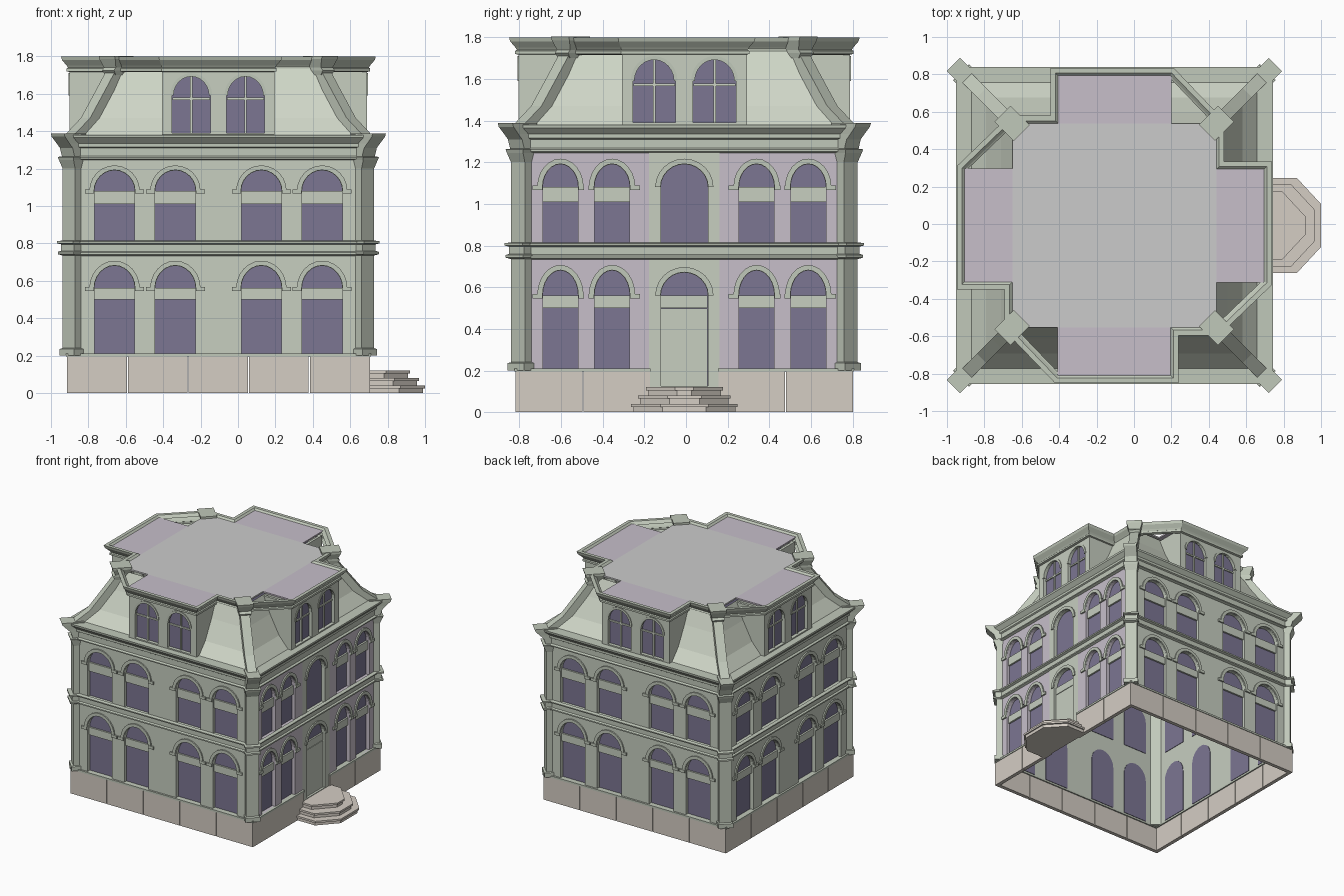
import bpy, bmesh
from math import pi, sin, cos, sqrt
from mathutils import Matrix, Vector

if "Cube" in bpy.data.objects:
    bpy.data.objects.remove(bpy.data.objects["Cube"])

CENTRE = Matrix.Translation((-0.105, -0.008, 0))
ALL, PLAIN, DOOR = (0, 1, 2, 3), (0, 2, 3), (1,)   # quarter turns: front, right, back, left


def material(name, rgb):
    m = bpy.data.materials.new(name)
    m.diffuse_color = (*rgb, 1)
    m.use_nodes = True
    m.node_tree.nodes["Principled BSDF"].inputs["Base Color"].default_value = m.diffuse_color
    return m


GREEN = material("green_wall", (0.57, 0.62, 0.53))
TRIM = material("green_trim", (0.53, 0.58, 0.49))
ROOF = material("roof_green", (0.62, 0.67, 0.57))
PURPLE = material("purple_wall", (0.57, 0.52, 0.59))
STONE = material("stone", (0.66, 0.61, 0.55))
GLASS = material("dark_glass", (0.20, 0.18, 0.29))


def place(name, mesh, mat, sides=(0,)):
    if mat:
        mesh.materials.clear()
        mesh.materials.append(mat)
    for k in sides:
        ob = bpy.data.objects.new(name, mesh)
        ob.matrix_world = CENTRE @ Matrix.Rotation(k * pi / 2, 4, 'Z')
        bpy.context.collection.objects.link(ob)


def plate(name, loops, n0, n1, mat, sides):
    """Flat slab on a facade: loops of (u, z), nested loops become holes."""
    cu = bpy.data.curves.new(name, 'CURVE')
    cu.dimensions, cu.fill_mode, cu.extrude = '2D', 'BOTH', (n1 - n0) / 2
    for loop in loops:
        s = cu.splines.new('POLY')
        s.points.add(len(loop) - 1)
        for p, (u, z) in zip(s.points, loop):
            p.co = (u, z, 0, 1)
        s.use_cyclic_u = True
    tmp = bpy.data.objects.new(name + "_curve", cu)
    bpy.context.collection.objects.link(tmp)
    dg = bpy.context.evaluated_depsgraph_get()
    mesh = bpy.data.meshes.new_from_object(tmp.evaluated_get(dg))
    bpy.data.objects.remove(tmp)
    mesh.transform(Matrix.Translation((0, -(n0 + n1) / 2, 0)) @ Matrix.Rotation(pi / 2, 4, 'X'))
    mesh.shade_flat()
    place(name, mesh, mat, sides)


def build(name, verts, faces, mat, sides=(0,), recalc=True):
    bm = bmesh.new()
    vs = [bm.verts.new(v) for v in verts]
    for f in faces:
        bm.faces.new([vs[i] for i in f])
    if recalc:
        bmesh.ops.recalc_face_normals(bm, faces=bm.faces)
    mesh = bpy.data.meshes.new(name)
    bm.to_mesh(mesh)
    bm.free()
    place(name, mesh, mat, sides)


def ring(name, outline, profile, mat):
    """Sweep an (offset, z) profile round a closed outline with mitred corners."""
    n, verts = len(outline), []
    pts = [Vector(p) for p in outline]
    for d, z in profile:
        for i, p in enumerate(pts):
            a, b = (p - pts[i - 1]).normalized(), (pts[(i + 1) % n] - p).normalized()
            na, nb = Vector((a.y, -a.x)), Vector((b.y, -b.x))
            verts.append((*(p + (na + nb) * d / (1 + na.dot(nb))), z))
    faces = [(j * n + i, j * n + (i + 1) % n, (j + 1) * n + (i + 1) % n, (j + 1) * n + i)
             for j in range(len(profile) - 1) for i in range(n)]
    build(name, verts, faces, mat, recalc=False)


def loft(name, layers, mat, sides):
    """Stack equal-length 3D loops into a capped solid."""
    n = len(layers[0])
    faces = [(j * n + i, j * n + (i + 1) % n, (j + 1) * n + (i + 1) % n, (j + 1) * n + i)
             for j in range(len(layers) - 1) for i in range(n)]
    last = (len(layers) - 1) * n
    faces += [tuple(range(n))[::-1], tuple(range(last, last + n))]
    build(name, [v for l in layers for v in l], faces, mat, sides)


def corner_loft(name, sections, mat):
    """Diagonal corner piece from (z, inner, outer, half width) sections."""
    def loop(z, r0, r1, w):
        return [((r - t) / sqrt(2), (r + t) / sqrt(2), z)
                for r, t in ((r0, -w), (r1, -w), (r1, w), (r0, w))]
    loft(name, [loop(*s) for s in sections], mat, ALL)


def prism(name, pts, z0, z1, mat, sides=(0,)):
    loft(name, [[(x, y, z) for x, y in pts] for z in (z0, z1)], mat, sides)


def rect(u0, u1, z0, z1):
    return [(u0, z0), (u1, z0), (u1, z1), (u0, z1)]


def arc(c, w, zs, rise, n=12):
    return [(c + w / 2 * cos(pi * i / n), zs + rise * sin(pi * i / n)) for i in range(n + 1)]


def opening(c, w, z0, zs, rise):
    return [(c - w / 2, z0), (c + w / 2, z0)] + arc(c, w, zs, rise)


def hood(c, w, zs, rise):
    return arc(c, w + 0.055, zs, rise + 0.027) + arc(c, w + 0.004, zs, rise + 0.002)[::-1]


FLOORS = ((0.21, 0.50, 0.56, 0.12), (0.81, 1.01, 1.08, 0.11))  # sill, lintel, spring, rise


def windows(centres, w, sides):
    """Glass, lintels, hood mouldings and impost strips for both floors."""
    glass, lintel, hoods, imposts = [], [], [], []
    for sill, lin, spring, rise in FLOORS:
        for c in centres:
            glass.append(opening(c, w, sill, spring, rise))
            lintel.append(rect(c - w / 2, c + w / 2, lin, spring))
            hoods.append(hood(c, w, spring, rise))
            for s in (-1, 1):
                a, b = sorted((c + s * (w / 2 + 0.002), c + s * (w / 2 + 0.05)))
                imposts.append(rect(a, b, spring - 0.014, spring + 0.008))
    plate("window_glass", glass, 0.766, 0.772, GLASS, sides)
    plate("window_lintels", lintel, 0.768, 0.786, GREEN, sides)
    plate("arch_hoods", hoods, 0.79, 0.810, TRIM, sides)
    plate("impost_strips", imposts, 0.79, 0.812, TRIM, sides)
    return glass


# Plain facades: front, back and left
holes = windows((-0.555, -0.23, 0.23, 0.555), 0.215, PLAIN)
plate("wall", [rect(-0.78, 0.78, 0.2, 1.3)] + holes, 0.77, 0.80, GREEN, PLAIN)

# Entrance facade on the right
holes = windows((-0.595, -0.347, 0.347, 0.595), 0.168, DOOR)
for s in (-1, 1):
    a, b = sorted((s * 0.17, s * 0.745))
    plate("purple_wall", [rect(a, b, 0.2, 1.25)] + [h for h in holes if h[0][0] * s > 0],
          0.77, 0.80, PURPLE, DOOR)
    a, b = sorted((s * 0.745, s * 0.78))
    plate("wall_edge", [rect(a, b, 0.2, 1.3)], 0.77, 0.80, GREEN, DOOR)
door = opening(0, 0.225, 0.125, 0.56, 0.11)
tall = opening(0, 0.225, 0.81, 1.08, 0.11)
plate("entrance_bay", [rect(-0.17, 0.17, 0.12, 1.25), door, tall], 0.77, 0.803, GREEN, DOOR)
plate("entrance_glass", [door, tall], 0.766, 0.772, GLASS, DOOR)
plate("door", [rect(-0.112, 0.112, 0.125, 0.497), rect(-0.112, 0.112, 0.501, 0.56)],
      0.768, 0.785, GREEN, DOOR)
plate("entrance_hoods", [hood(0, 0.225, 0.56, 0.11), hood(0, 0.225, 1.08, 0.11)],
      0.79, 0.812, TRIM, DOOR)

# Stone base panels with seams, open where the entrance is
P = 0.324
for sides, cols in ((PLAIN, (0, 1, 2, 3, 4)), (DOOR, (0, 1, 3, 4))):
    xs = [-0.81 + P * i for i in cols]
    plate("base_panels", [rect(x + 0.003, x + P - 0.003, 0, 0.197) for x in xs],
          0.78, 0.81, STONE, sides)
    plate("base_ledge", [rect(x, x + P, 0.195, 0.21) for x in xs], 0.77, 0.815, TRIM, sides)

# Entrance steps: recessed riser under a wider tread
for i, (x, h) in enumerate(((1.105, 0.255), (1.073, 0.222), (1.025, 0.185))):
    def tier(g):
        x1, h1 = x - g, h - g
        return [(0.79, -h1), (x1 - 0.13, -h1), (x1, 0.14 - h1), (x1, h1 - 0.14),
                (x1 - 0.13, h1), (0.79, h1)]
    prism("step_riser", tier(0.01), 0.04 * i, 0.04 * i + 0.028, STONE)
    prism("step_tread", tier(0), 0.04 * i + 0.025, 0.04 * i + 0.04, STONE)

# Belt course and main cornice round the chamfered body
A, C = 0.80, 0.76
octagon = [(C, -A), (A, -C), (A, C), (C, A), (-C, A), (-A, C), (-A, -C), (-C, -A)]
ring("belt_course", octagon, [(0, 0.733), (0.018, 0.74), (0.018, 0.75), (0.006, 0.757),
     (0.006, 0.793), (0.024, 0.80), (0.026, 0.81), (0, 0.815)], TRIM)
ring("main_cornice", octagon, [(0, 1.245), (0.02, 1.252), (0.02, 1.26), (0.006, 1.268),
     (0.006, 1.31), (0.016, 1.316), (0.016, 1.335), (0.045, 1.365), (0.047, 1.38),
     (-0.08, 1.382)], TRIM)

# Corner pilasters with base, band and bracketed cap
corner_loft("corner_pilaster", [
    (0.20, 1.05, 1.145, 0.055), (0.235, 1.05, 1.145, 0.055), (0.24, 1.05, 1.13, 0.047),
    (0.735, 1.05, 1.13, 0.047), (0.742, 1.05, 1.155, 0.058), (0.755, 1.05, 1.155, 0.058),
    (0.76, 1.05, 1.14, 0.05), (0.795, 1.05, 1.14, 0.05), (0.80, 1.05, 1.16, 0.06),
    (0.812, 1.05, 1.16, 0.06), (0.815, 1.05, 1.13, 0.047), (1.20, 1.05, 1.13, 0.047),
    (1.245, 1.05, 1.15, 0.055), (1.262, 1.05, 1.155, 0.06), (1.265, 1.05, 1.135, 0.048),
    (1.31, 1.05, 1.15, 0.048), (1.335, 1.05, 1.175, 0.048), (1.37, 1.05, 1.21, 0.05),
    (1.388, 1.05, 1.217, 0.05)], TRIM)

# Mansard roof slopes, hips and hip caps
square = [(1, -1), (1, 1), (-1, 1), (-1, -1)]
ring("mansard_roof", [(x * 0.5, y * 0.5) for x, y in square],
     [(0.265, 1.38), (0.185, 1.47), (0.105, 1.62), (0.045, 1.76)], ROOF)
corner_loft("roof_hip", [(1.38, 1.03, 1.125, 0.035), (1.47, 0.92, 1.005, 0.035),
                         (1.62, 0.81, 0.89, 0.035), (1.74, 0.72, 0.80, 0.035)], TRIM)
corner_loft("hip_cap", [(1.70, 0.70, 0.815, 0.04), (1.725, 0.70, 0.835, 0.045),
                        (1.74, 0.70, 0.82, 0.045), (1.785, 0.70, 0.84, 0.06),
                        (1.803, 0.70, 0.845, 0.06)], TRIM)

# Dormers with paired arched windows
panes = [opening(c, 0.205, 1.39, 1.59, 0.11) for c in (-0.145, 0.145)]
plate("dormer_front", [rect(-0.30, 0.30, 1.38, 1.75)] + panes, 0.765, 0.795, GREEN, ALL)
plate("dormer_cheeks", [rect(-0.30, -0.28, 1.38, 1.75), rect(0.28, 0.30, 1.38, 1.75)],
      0.53, 0.78, GREEN, ALL)
plate("dormer_glass", panes, 0.762, 0.768, GLASS, ALL)
plate("dormer_hoods", [arc(c, 0.225, 1.59, 0.12) + arc(c, 0.19, 1.59, 0.102)[::-1]
                       for c in (-0.145, 0.145)], 0.78, 0.80, TRIM, ALL)
plate("dormer_mullions", [rect(c - 0.006, c + 0.006, 1.39, 1.695) for c in (-0.145, 0.145)],
      0.767, 0.778, ROOF, ALL)
plate("dormer_transoms", [rect(c - 0.1, c + 0.1, 1.567, 1.579) for c in (-0.145, 0.145)],
      0.767, 0.777, ROOF, ALL)

# Cross-shaped upper cornice and flat roof
M, U, N = 0.545, 0.30, 0.80
quarter = [(U, -M), (M, -M), (M, -U)]
quarter = [(-U, -N), (U, -N)] + quarter[:2]
cross = []
for k in ALL:
    R = Matrix.Rotation(k * pi / 2, 2)
    cross += [tuple(R @ Vector(p)) for p in quarter]
ring("upper_cornice", cross, [(-0.01, 1.715), (0.012, 1.72), (0.012, 1.735), (0.004, 1.74),
     (0.012, 1.752), (0.036, 1.78), (0.042, 1.80), (0.015, 1.80), (0, 1.786), (-0.01, 1.78)], TRIM)
prism("flat_roof", [(x * M, y * M) for x, y in square], 1.775, 1.787, None)
prism("dormer_roof", [(-0.305, -0.805), (0.305, -0.805), (0.305, -M), (-0.305, -M)],
      1.775, 1.787, PURPLE, ALL)
